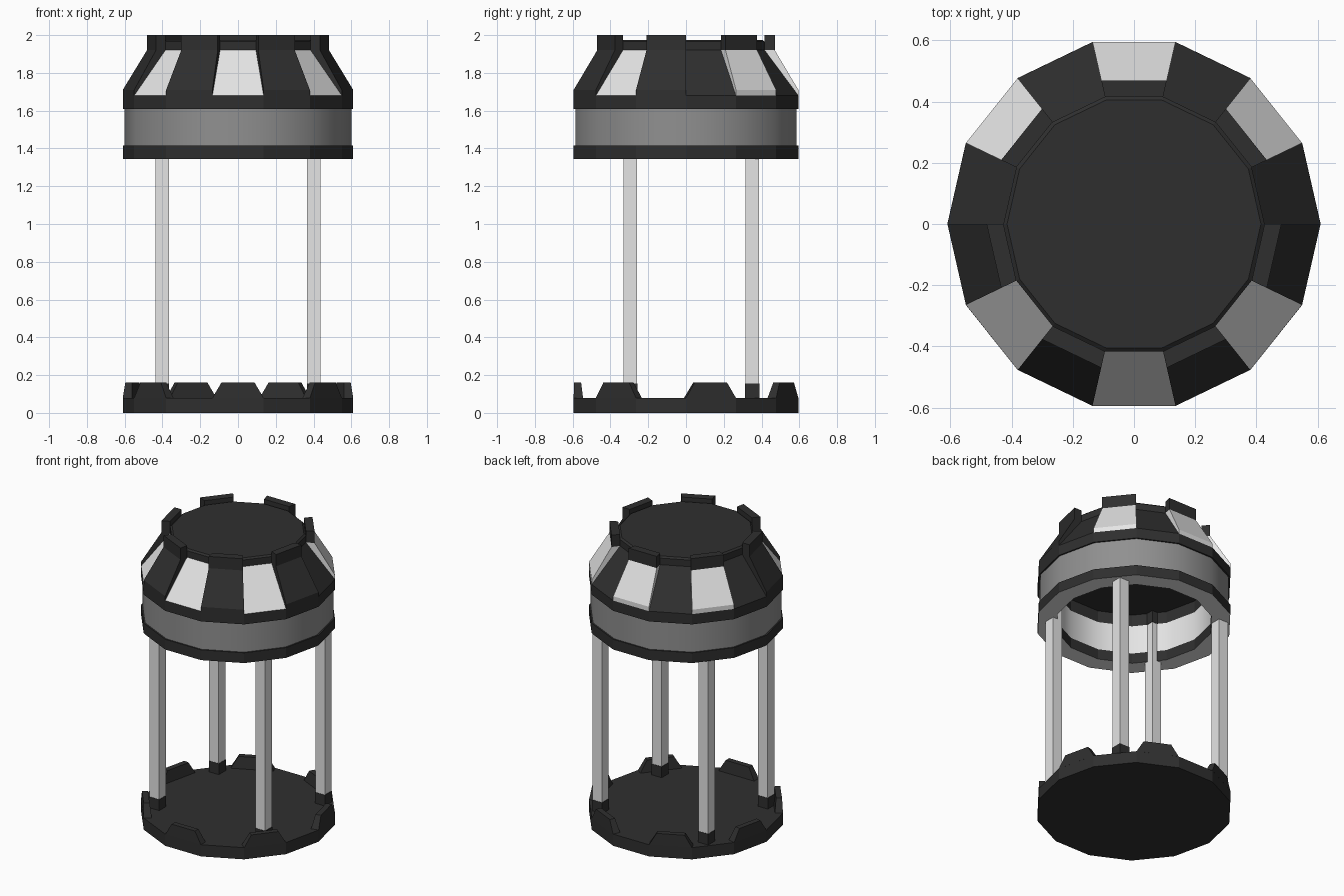
import bpy, bmesh, math

if "Cube" in bpy.data.objects:
    bpy.data.objects.remove(bpy.data.objects["Cube"])

N = 14                      # the whole model is a 14-sided drum
STEP = 2 * math.pi / N


def material(name, v):
    m = bpy.data.materials.new(name)
    m.diffuse_color = (v, v, v, 1)
    m.use_nodes = True
    m.node_tree.nodes["Principled BSDF"].inputs["Base Color"].default_value = m.diffuse_color
    return m


DARK = material("dark_metal", 0.028)
GREY = material("grey_metal", 0.28)
LIGHT = material("light_panel", 0.78)


def finish(name, bm, mats):
    bmesh.ops.remove_doubles(bm, verts=bm.verts, dist=1e-5)
    bmesh.ops.recalc_face_normals(bm, faces=bm.faces)
    me = bpy.data.meshes.new(name)
    bm.to_mesh(me)
    bm.free()
    for m in mats:
        me.materials.append(m)
    ob = bpy.data.objects.new(name, me)
    bpy.context.collection.objects.link(ob)
    return ob


def point(r, z, i):
    return (r * math.cos(i * STEP), r * math.sin(i * STEP), z)


def drum(name, profile, mats, rule=lambda seg, k: 0):
    """Turn a closed (radius, z) profile round the axis; rule picks the material."""
    bm = bmesh.new()
    n = len(profile)
    for k in range(N):
        for s in range(n):
            (r1, z1), (r2, z2) = profile[s], profile[(s + 1) % n]
            if r1 == 0 and r2 == 0:
                continue
            pts = [point(r1, z1, k)]
            if r1 > 0:
                pts.append(point(r1, z1, k + 1))
            if r2 > 0:
                pts.append(point(r2, z2, k + 1))
            pts.append(point(r2, z2, k))
            f = bm.faces.new([bm.verts.new(p) for p in pts])
            f.material_index = rule(s, k)
    return finish(name, bm, mats)


def wedge(name, profile, k, mat):
    """Solid filling one side of the drum with the given profile."""
    bm = bmesh.new()
    a = [bm.verts.new(point(r, z, k)) for r, z in profile]
    b = [bm.verts.new(point(r, z, k + 1)) for r, z in profile]
    bm.faces.new(a)
    bm.faces.new(b)
    for s in range(len(profile)):
        t = (s + 1) % len(profile)
        bm.faces.new((a[s], a[t], b[t], b[s]))
    return finish(name, bm, [mat])


def box(name, x, y, z0, z1, w, mat):
    bm = bmesh.new()
    bmesh.ops.create_cube(bm, size=1)
    for v in bm.verts:
        v.co = (x + v.co.x * w, y + v.co.y * w, (z0 + z1) / 2 + v.co.z * (z1 - z0))
    return finish(name, bm, [mat])


def base_tooth(name, k):
    """Tapered block on the base rim."""
    bm = bmesh.new()
    ang = (k + 0.5) * STEP
    c, s = math.cos(ang), math.sin(ang)
    rings = []
    for z, half, inner, outer in ((0.08, 0.135, 0.545, 0.595), (0.16, 0.088, 0.555, 0.592)):
        rings.append([bm.verts.new((r * c - t * s, r * s + t * c, z))
                      for r, t in ((inner, -half), (outer, -half), (outer, half), (inner, half))])
    lo, hi = rings
    bm.faces.new(lo)
    bm.faces.new(hi)
    for i in range(4):
        j = (i + 1) % 4
        bm.faces.new((lo[i], lo[j], hi[j], hi[i]))
    finish(name, bm, [DARK])


# base plate and its seven teeth
drum("base_plate", [(0, 0), (0.61, 0), (0.61, 0.08), (0, 0.08)], [DARK])
for k in range(0, N, 2):
    base_tooth(f"base_tooth_{k}", k)

# pillars with dark feet and top collars
for x in (-0.402, 0.402):
    for y in (-0.295, 0.35):
        box("pillar", x, y, 0.15, 1.62, 0.072, LIGHT)
        box("pillar_foot", x, y, 0.08, 0.155, 0.076, DARK)
        box("pillar_collar", x, y, 1.61, 1.69, 0.076, DARK)

# lower flange with light underside
drum("lower_flange", [(0.49, 1.345), (0.61, 1.345), (0.61, 1.415), (0.49, 1.415)],
     [DARK, LIGHT], lambda s, k: int(s == 0))

# smooth grey band, light on the inside
band = drum("band", [(0.49, 1.415), (0.6, 1.415), (0.6, 1.61), (0.49, 1.61)],
            [GREY, LIGHT], lambda s, k: int(s == 3))
bpy.context.view_layer.objects.active = band
band.select_set(True)
bpy.ops.object.shade_smooth_by_angle(angle=math.radians(35))
band.select_set(False)

# head: upper flange, sloped sides, cap; three front sides are windows
drum("head", [(0.49, 1.61), (0.61, 1.61), (0.61, 1.68), (0.427, 1.92), (0.427, 1.965),
              (0.415, 1.975), (0, 1.975), (0, 1.69), (0.49, 1.69)],
     [DARK, LIGHT], lambda s, k: int(s == 2 and k in (8, 10, 12)))

# raised panels on every other side, each with a crown block; three back ones are windows
for k in range(1, N, 2):
    wedge(f"raised_panel_{k}", [(0.61, 1.68), (0.61, 1.71), (0.482, 1.92), (0.427, 1.92)],
          k, LIGHT if k in (1, 3, 5) else DARK)
    wedge(f"crown_block_{k}", [(0.482, 1.92), (0.482, 2.0), (0.427, 2.0), (0.427, 1.92)], k, DARK)
